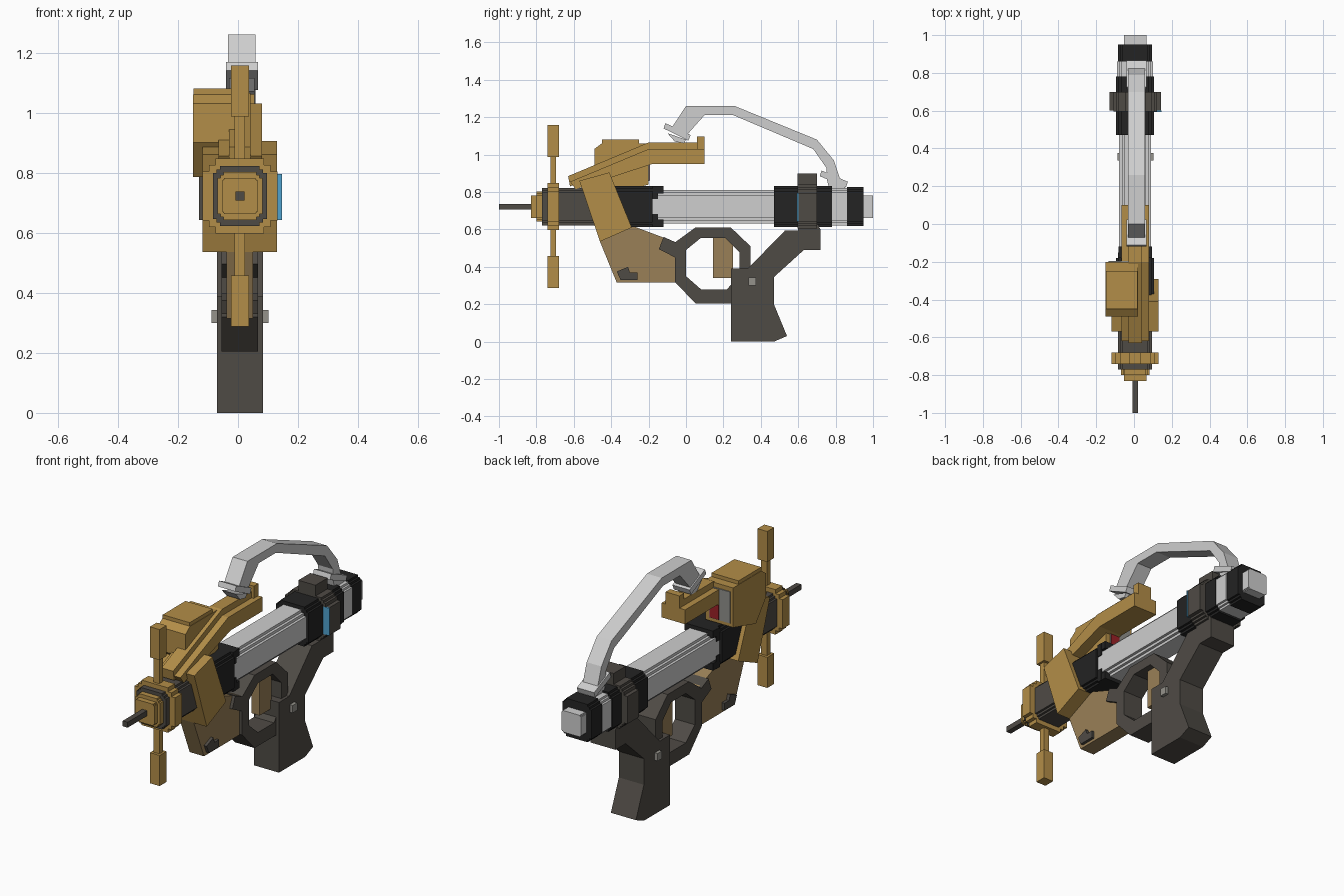
import bpy, bmesh

cube = bpy.data.objects.get("Cube")
if cube:
    bpy.data.objects.remove(cube)

CX, CZ = 0.006, 0.722   # barrel axis


def material(name, r, g, b):
    m = bpy.data.materials.new(name)
    m.use_nodes = True
    m.diffuse_color = (r, g, b, 1)
    bsdf = m.node_tree.nodes["Principled BSDF"]
    bsdf.inputs["Base Color"].default_value = (r, g, b, 1)
    bsdf.inputs["Roughness"].default_value = 0.7
    return m


gold = material("gold", 0.45, 0.27, 0.065)
tan = material("tan", 0.32, 0.215, 0.095)
light = material("light grey", 0.62, 0.62, 0.62)
dark = material("dark grey", 0.078, 0.070, 0.060)
black = material("black", 0.017, 0.017, 0.017)
blue = material("blue", 0.08, 0.36, 0.62)
red = material("red", 0.33, 0.015, 0.02)
glass = material("screen grey", 0.28, 0.28, 0.26)
steel = material("button grey", 0.30, 0.29, 0.26)


def finish(name, bm, mat):
    bmesh.ops.recalc_face_normals(bm, faces=bm.faces)
    me = bpy.data.meshes.new(name)
    bm.to_mesh(me)
    bm.free()
    me.materials.append(mat)
    ob = bpy.data.objects.new(name, me)
    bpy.context.collection.objects.link(ob)
    return ob


def extrude(name, points, offset, mat):
    """Extrude one closed outline along an offset."""
    bm = bmesh.new()
    face = bm.faces.new([bm.verts.new(p) for p in points])
    res = bmesh.ops.extrude_face_region(bm, geom=[face], use_keep_orig=True)
    moved = [v for v in res["geom"] if isinstance(v, bmesh.types.BMVert)]
    bmesh.ops.translate(bm, verts=moved, vec=offset)
    return finish(name, bm, mat)


def side(name, yz, x0, x1, mat):
    """Side outline given in y, z, running from x0 to x1."""
    return extrude(name, [(x0, y, z) for y, z in yz], (x1 - x0, 0, 0), mat)


def box(name, x, y, z, mat):
    return side(name, [(y[0], z[0]), (y[1], z[0]), (y[1], z[1]), (y[0], z[1])], x[0], x[1], mat)


def section(name, y0, y1, w, h, notch, mat):
    """Square tube section with stepped corners around the barrel axis."""
    n = notch
    corner = [(w, h - 2 * n), (w - n, h - 2 * n), (w - n, h - n),
              (w - 2 * n, h - n), (w - 2 * n, h)]
    pts = corner + [(-a, b) for a, b in reversed(corner)]
    pts += [(-a, -b) for a, b in corner] + [(a, -b) for a, b in reversed(corner)]
    return extrude(name, [(CX + a, y0, CZ + b) for a, b in pts], (0, y1 - y0, 0), mat)


# Barrel, front to back
box("muzzle_pin", (CX - .015, CX + .015), (-1, -.82), (CZ - .015, CZ + .015), dark)
section("muzzle_cap", -.83, -.79, .06, .06, .004, gold)
section("muzzle_collar", -.80, -.765, .075, .08, .01, gold)
section("front_tube", -.77, -.36, .09, .10, .012, dark)
section("front_ring", -.74, -.68, .125, .125, .022, gold)
section("front_sleeve", -.40, -.18, .10, .11, .013, black)
section("main_barrel", -.19, .48, .085, .09, .015, light)
for s, label in ((1, "upper"), (-1, "lower")):
    z = sorted((CZ + s * .04, CZ + s * .11))
    mid = sorted((CZ + s * .07, CZ + s * .11))
    box(label + "_sleeve_lip", (CX - .09, CX + .09), (-.18, -.15), z, black)
    box(label + "_sleeve_tip", (CX - .088, CX + .088), (-.15, -.12), mid, black)
section("rear_sleeve", .47, .78, .10, .11, .013, black)
section("rear_band", .78, .86, .095, .10, .012, light)
section("rear_cap", .86, .95, .09, .105, .012, black)
section("end_plate", .95, 1, .06, .06, .004, light)

# Rear clamp with its side blocks and top lump
section("rear_clamp", .595, .70, .115, .118, .013, dark)
box("clamp_side_block", (-.13, .142), (.60, .70), (.642, .795), dark)
box("clamp_indicator", (.105, .146), (.594, .601), (.642, .795), blue)
box("clamp_top", (-.045, .06), (.595, .70), (.82, .90), dark)

# Vertical front posts
for s, label in ((1, "upper"), (-1, "lower")):
    rod = sorted((CZ + s * .10, CZ + s * .28))
    end = sorted((CZ + s * .265, CZ + s * .435))
    box(label + "_post_rod", (CX - .018, CX + .018), (-.725, -.695), rod, gold)
    box(label + "_post_end", (CX - .03, CX + .03), (-.74, -.68), end, gold)

# Slanted yoke and the arm over the barrel
side("slanted_yoke", [(-.57, .86), (-.41, .905), (-.29, .61), (-.46, .535)], -.118, .13, gold)
side("arm", [(-.62, .855), (-.2, 1.03), (.1, 1.03), (.1, .95), (-.18, .95), (-.59, .815)],
     -.065, .08, gold)
side("arm_rail", [(-.63, .885), (-.2, 1.065), (.1, 1.065), (.1, 1.0), (-.19, 1.0), (-.62, .83)],
     -.03, .042, gold)
box("rear_sight", (-.03, .055), (.06, .1), (1.03, 1.098), gold)

# Screen housing on the right side
side("screen_housing", [(-.49, .90), (-.49, 1.03), (-.45, 1.06), (-.2, 1.06), (-.2, .84), (-.40, .785)],
     -.15, .02, gold)
box("housing_lid", (-.148, .018), (-.45, -.25), (1.05, 1.08), gold)
box("screen", (-.135, -.005), (-.201, -.195), (.86, 1.035), glass)
box("screen_red_mark", (-.065, -.01), (-.2, -.193), (.862, .945), red)

# Lower body with latches
side("lower_body", [(-.46, .535), (-.37, .315), (-.05, .315), (-.05, .53), (-.13, .56), (-.29, .62)],
     -.038, .05, tan)
for x in ((-.055, -.03), (.04, .066)):
    side("body_latch", [(-.37, .375), (-.31, .40), (-.30, .37), (-.26, .37), (-.26, .33), (-.35, .33)],
         x[0], x[1], dark)

# Trigger guard ring
outer = [(-.06, .53), (.05, .61), (.24, .61), (.345, .51), (.345, .32), (.24, .205), (.05, .205), (-.06, .32)]
inner = [(.0, .49), (.08, .555), (.21, .555), (.285, .48), (.285, .36), (.22, .28), (.08, .28), (.0, .35)]
bm = bmesh.new()
loops = [[bm.verts.new((x, y, z)) for y, z in pts]
         for x, pts in ((-.055, outer), (.067, outer), (.067, inner), (-.055, inner))]
for a, b in zip(loops, loops[1:] + loops[:1]):
    for i in range(len(a)):
        j = (i + 1) % len(a)
        bm.faces.new((a[i], a[j], b[j], b[i]))
finish("trigger_guard", bm, dark)
side("guard_tab", [(-.12, .56), (-.02, .515), (-.03, .435), (-.145, .495)], -.055, .067, dark)
box("trigger", (-.02, .032), (.145, .25), (.34, .56), tan)

# Grip with its arm up to the clamp
side("grip", [(.24, 0), (.47, 0), (.54, .03), (.47, .2), (.47, .345), (.63, .49), (.72, .49),
              (.72, .6), (.70, .63), (.60, .63), (.60, .595), (.53, .595), (.33, .39), (.24, .39)],
     -.07, .084, dark)
box("grip_button", (-.088, .102), (.335, .375), (.3, .342), steel)

# Curved top handle with its feet
side("handle", [(-.085, 1.13), (0, 1.26), (.26, 1.26), (.70, 1.08), (.79, .97), (.83, .85), (.76, .84),
                (.75, .93), (.68, 1.03), (.25, 1.212), (.10, 1.212), (.0, 1.10)], -.033, .058, light)
side("handle_front_plate", [(-.12, 1.14), (-.11, 1.168), (.025, 1.105), (.012, 1.075)], -.04, .066, light)
side("handle_front_foot", [(-.10, 1.115), (0, 1.08), (-.01, 1.06), (-.06, 1.07)], -.03, .055, light)
side("handle_rear_plate", [(.715, .885), (.725, .915), (.865, .855), (.855, .825)], -.04, .066, light)
side("handle_rear_foot", [(.75, .88), (.85, .85), (.85, .80), (.77, .80)], -.033, .058, light)
